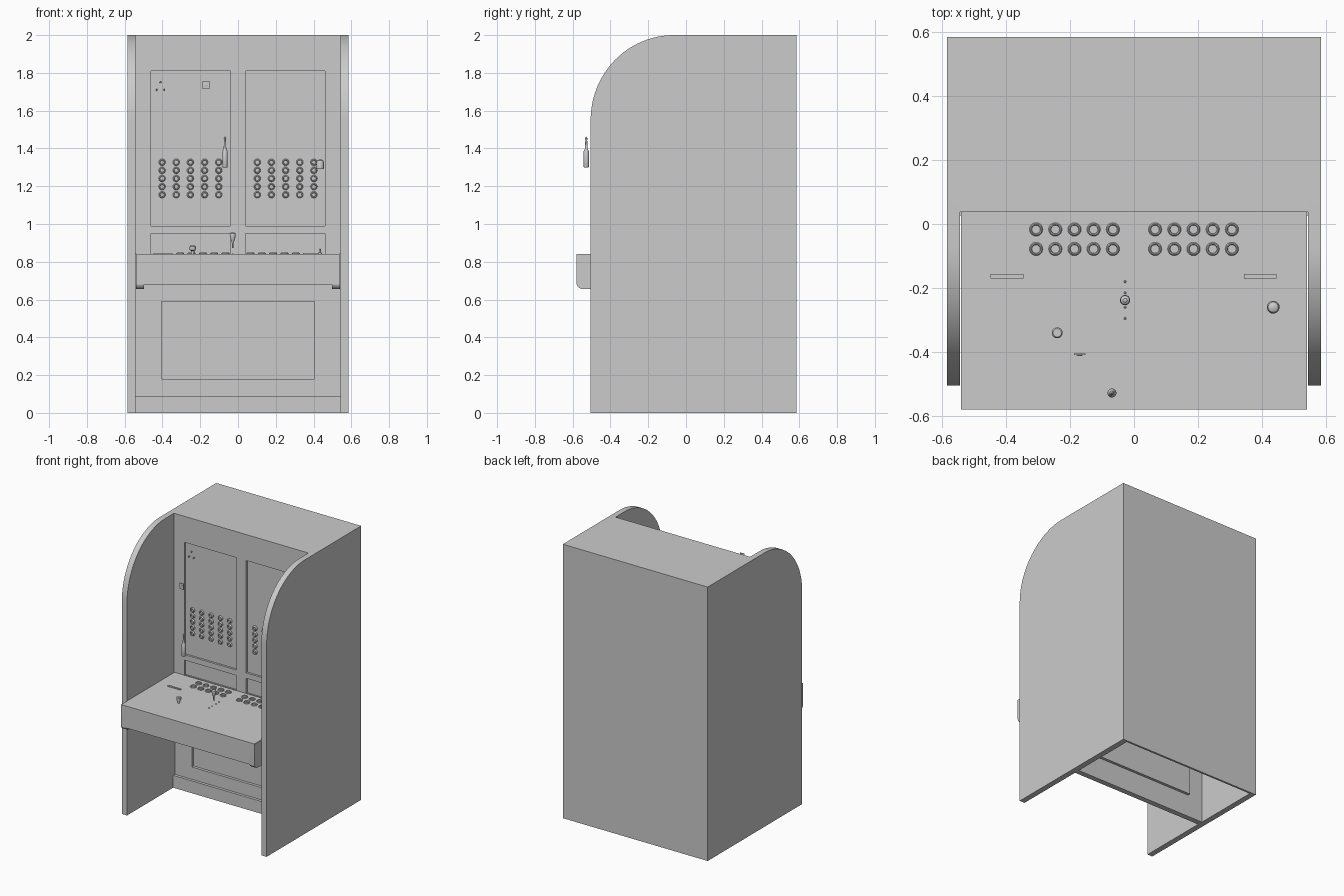
import bpy, bmesh, math
from mathutils import Matrix, Vector

if "Cube" in bpy.data.objects:
    bpy.data.objects.remove(bpy.data.objects["Cube"])


def finish(name, bm, smooth=False):
    bmesh.ops.recalc_face_normals(bm, faces=bm.faces)
    me = bpy.data.meshes.new(name)
    bm.to_mesh(me)
    bm.free()
    ob = bpy.data.objects.new(name, me)
    bpy.context.collection.objects.link(ob)
    if smooth:
        bpy.ops.object.select_all(action='DESELECT')
        ob.select_set(True)
        bpy.context.view_layer.objects.active = ob
        bpy.ops.object.shade_smooth_by_angle()
    return ob


def box(name, x0, x1, y0, y1, z0, z1):
    bm = bmesh.new()
    bmesh.ops.create_cube(bm, size=1)
    bmesh.ops.scale(bm, vec=(x1 - x0, y1 - y0, z1 - z0), verts=bm.verts)
    bmesh.ops.translate(bm, vec=((x0 + x1) / 2, (y0 + y1) / 2, (z0 + z1) / 2), verts=bm.verts)
    return finish(name, bm)


def slab(name, profile, x0, x1):
    """Extrude a (y, z) outline along x."""
    bm = bmesh.new()
    f = bm.faces.new([bm.verts.new((x0, y, z)) for y, z in profile])
    ext = bmesh.ops.extrude_face_region(bm, geom=[f])['geom']
    bmesh.ops.translate(bm, vec=(x1 - x0, 0, 0),
                        verts=[v for v in ext if isinstance(v, bmesh.types.BMVert)])
    return finish(name, bm, True)


def lathe(name, profile, places, facing_front=False, seg=20):
    """Spin an (r, h) profile and repeat it at every place."""
    bm = bmesh.new()
    rot = Matrix.Rotation(math.pi / 2, 4, 'X') if facing_front else Matrix()
    for p in places:
        m = Matrix.Translation(p) @ rot
        rings = [[bm.verts.new(m @ Vector((r * math.cos(2 * math.pi * i / seg),
                                           r * math.sin(2 * math.pi * i / seg), h)))
                  for i in range(seg)] for r, h in profile]
        for a, b in zip(rings, rings[1:]):
            for i in range(seg):
                j = (i + 1) % seg
                bm.faces.new((a[i], a[j], b[j], b[i]))
        bm.faces.new(rings[0])
        bm.faces.new(rings[-1])
    return finish(name, bm, True)


F = 0.037  # front face of the cabinet body

# Curved side panels
arc = [(-0.065 - 0.44 * math.cos(t), 1.55 + 0.45 * math.sin(t))
       for t in (math.pi / 2 * i / 24 for i in range(25))]
side = [(-0.505, 0)] + arc + [(0.585, 2), (0.585, 0)]
slab("left_side", side, -0.585, -0.543)
slab("right_side", side, 0.543, 0.585)

# Hollow body: back and roof
box("back_panel", -0.543, 0.543, 0.57, 0.585, 0, 2)
box("roof", -0.543, 0.543, F, 0.57, 1.98, 2)

# Upper front frame with two bays
box("header", -0.543, 0.543, F, F + 0.04, 1.81, 1.98)
for name, x0, x1 in (("left_stile", -0.543, -0.46), ("mullion", -0.04, 0.04), ("right_stile", 0.46, 0.543)):
    box(name, x0, x1, F, F + 0.04, 0.84, 1.81)
for name, x0, x1 in (("left", -0.46, -0.04), ("right", 0.04, 0.46)):
    box(name + "_middle_rail", x0, x1, F, F + 0.04, 0.95, 0.99)
    box(name + "_jack_board", x0, x1, F + 0.015, F + 0.04, 0.99, 1.81)
    box(name + "_lower_board", x0, x1, F + 0.015, F + 0.04, 0.84, 0.95)

# Lower front frame, inset panel and kick board
box("lower_top_rail", -0.543, 0.543, F + 0.01, F + 0.03, 0.59, 0.84)
box("lower_bottom_rail", -0.543, 0.543, F + 0.01, F + 0.03, 0.09, 0.18)
box("lower_left_stile", -0.543, -0.405, F + 0.01, F + 0.03, 0.18, 0.59)
box("lower_right_stile", 0.405, 0.543, F + 0.01, F + 0.03, 0.18, 0.59)
box("inset_panel", -0.42, 0.42, F + 0.03, F + 0.05, 0.165, 0.605)
box("kick_board", -0.543, 0.543, F - 0.01, F + 0.03, 0, 0.09)

# Desk with rounded end cheeks
box("desk", -0.538, 0.538, -0.58, F, 0.68, 0.84)
curve = [(-0.545 - 0.035 * math.sin(t), 0.69 - 0.035 * math.cos(t))
         for t in (math.pi / 2 * i / 8 for i in range(9))]
cheek = [(F, 0.655)] + curve + [(-0.58, 0.838), (F, 0.838)]
slab("left_cheek", cheek, -0.54, -0.498)
slab("right_cheek", cheek, 0.498, 0.54)

# Jack rings on the board and on the desk
ring = [(0.018, 0), (0.018, 0.007), (0.015, 0.012), (0.011, 0.012), (0.010, 0.003)]
lathe("board_jacks", ring,
      [(s * (0.102 + 0.075 * i), F + 0.015, 1.155 + 0.043 * k)
       for s in (-1, 1) for i in range(5) for k in range(5)], True, 16)
big = [(0.021, 0), (0.021, 0.004), (0.018, 0.008), (0.015, 0.008), (0.013, 0.002)]
lathe("desk_jacks", big,
      [(s * (0.066 + 0.06 * i), y, 0.84) for s in (-1, 1) for i in range(5) for y in (-0.017, -0.078)])

# Desk card strips
for name, x in (("left_strip", -0.397), ("right_strip", 0.395)):
    box(name, x - 0.051, x + 0.051, -0.171, -0.157, 0.84, 0.846)

# Loose plug, key lever, desk plug and lamp cap
lathe("cord_plug", [(0.012, 0), (0.014, 0.004), (0.014, 0.085), (0.007, 0.1), (0.005, 0.145),
                    (0.007, 0.152), (0.002, 0.162)], [(-0.069, -0.528, 1.30)])
lathe("key_lever", [(0.004, 0), (0.005, 0.03), (0.012, 0.048), (0.016, 0.067),
                    (0.014, 0.078), (0.006, 0.084)], [(-0.028, -0.238, 0.873)])
lathe("desk_plug", [(0.008, 0), (0.009, 0.018), (0.016, 0.022), (0.017, 0.04), (0.013, 0.045)],
      [(-0.24, -0.34, 0.84)])
lathe("lamp_cap", [(0.017, 0), (0.019, 0.003), (0.02, 0.035), (0.016, 0.046), (0.007, 0.051)],
      [(0.435, -0.26, 1.29)])
lathe("lamp_pin", [(0.008, 0), (0.008, 0.008), (0.004, 0.012), (0.003, 0.03)], [(0.435, -0.26, 0.84)])

# Label holder and small screws
box("label_holder", -0.188, -0.152, -0.409, -0.405, 1.715, 1.758)
lathe("label_knob", [(0.009, 0), (0.009, 0.002), (0.006, 0.003)], [(-0.17, -0.409, 1.737)], True, 12)
lathe("hook_screws", [(0.005, 0), (0.005, 0.01), (0.003, 0.013)],
      [(-0.41, F + 0.015, 1.75), (-0.43, F + 0.015, 1.71), (-0.39, F + 0.015, 1.71)], True, 10)
lathe("key_screws", [(0.004, 0), (0.004, 0.003), (0.002, 0.005)],
      [(-0.028, y, 0.84) for y in (-0.18, -0.215, -0.26, -0.295)], False, 10)
